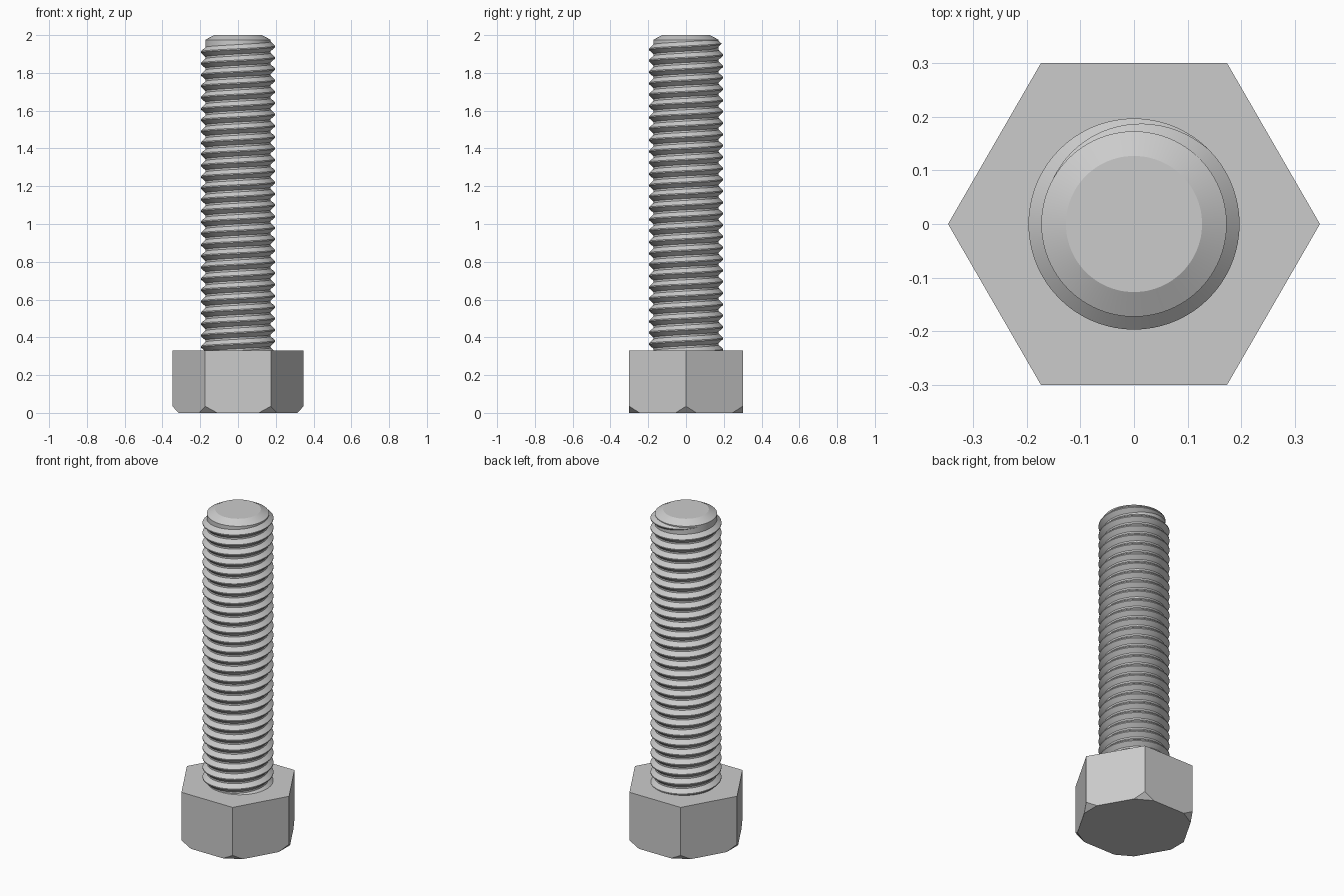
import bpy, bmesh
from math import cos, sin, pi, radians
from mathutils import Vector

cube = bpy.data.objects.get("Cube")
if cube:
    bpy.data.objects.remove(cube, do_unlink=True)

STEEL = (0.6, 0.6, 0.6, 1)
steel = bpy.data.materials.new("steel grey")
steel.use_nodes = True
steel.diffuse_color = STEEL
steel.node_tree.nodes["Principled BSDF"].inputs["Base Color"].default_value = STEEL

HEAD_R, HEAD_H = 0.347, 0.33
CORE_R, CREST_R = 0.173, 0.197
PITCH = 0.06


def bridge(bm, rings, closed):
    """Join successive rings of vertices with quads and cap both ends."""
    n = len(rings[0])
    for a, b in zip(rings, rings[1:]):
        for i in range(n if closed else n - 1):
            j = (i + 1) % n
            bm.faces.new((a[i], a[j], b[j], b[i]))
    bm.faces.new(rings[0][::-1])
    bm.faces.new(rings[-1])


def lathe(bm, profile, sides):
    """Turn a (radius, height) profile around z."""
    bridge(bm, [[bm.verts.new((r * cos(2 * pi * i / sides), r * sin(2 * pi * i / sides), z))
                 for i in range(sides)] for r, z in profile], True)


def finish(bm, name, smooth):
    bmesh.ops.recalc_face_normals(bm, faces=bm.faces)
    mesh = bpy.data.meshes.new(name)
    bm.to_mesh(mesh)
    bm.free()
    mesh.materials.append(steel)
    obj = bpy.data.objects.new(name, mesh)
    bpy.context.collection.objects.link(obj)
    if smooth:
        bpy.ops.object.select_all(action='DESELECT')
        obj.select_set(True)
        bpy.context.view_layer.objects.active = obj
        bpy.ops.object.shade_smooth_by_angle(angle=radians(20))
    return obj


# Hexagonal head with its lower corners cut off
bm = bmesh.new()
lathe(bm, [(HEAD_R, 0), (HEAD_R, HEAD_H)], 6)
for k in range(6):
    out = Vector((cos(k * pi / 3), sin(k * pi / 3), 0))
    cut = bmesh.ops.bisect_plane(
        bm, geom=bm.verts[:] + bm.edges[:] + bm.faces[:],
        plane_co=out * HEAD_R + Vector((0, 0, 0.035)),
        plane_no=out * 0.035 - Vector((0, 0, 0.032)), clear_outer=True)
    rim = [e for e in cut["geom_cut"] if isinstance(e, bmesh.types.BMEdge)]
    bmesh.ops.holes_fill(bm, edges=rim)
finish(bm, "hex_head", False)

# Shank core with a chamfered tip
bm = bmesh.new()
lathe(bm, [(CORE_R, HEAD_H - 0.05), (CORE_R, 1.975), (0.127, 2)], 96)
finish(bm, "shank", True)

# Right-handed helical thread that fades out near the tip
bm = bmesh.new()
STEPS = 72
FADE_START, FADE_END = 0.125, 0.42      # in turns
rings = []
for s in range(round(-27.75 * STEPS), round(FADE_END * STEPS) + 1):
    turn = s / STEPS
    fade = min(1, max(0.02, (FADE_END - turn) / (FADE_END - FADE_START)))
    z = 1.94 + turn * PITCH
    base, crest = CORE_R - 0.001, CORE_R + (CREST_R - CORE_R) * fade
    half, tip = 0.026 * fade, 0.003 * fade
    c, d = cos(2 * pi * turn), sin(2 * pi * turn)
    rings.append([bm.verts.new((r * c, r * d, z + dz)) for r, dz in
                  ((base, -half), (crest, -tip), (crest, tip), (base, half))])
bridge(bm, rings, False)
finish(bm, "thread", True)
